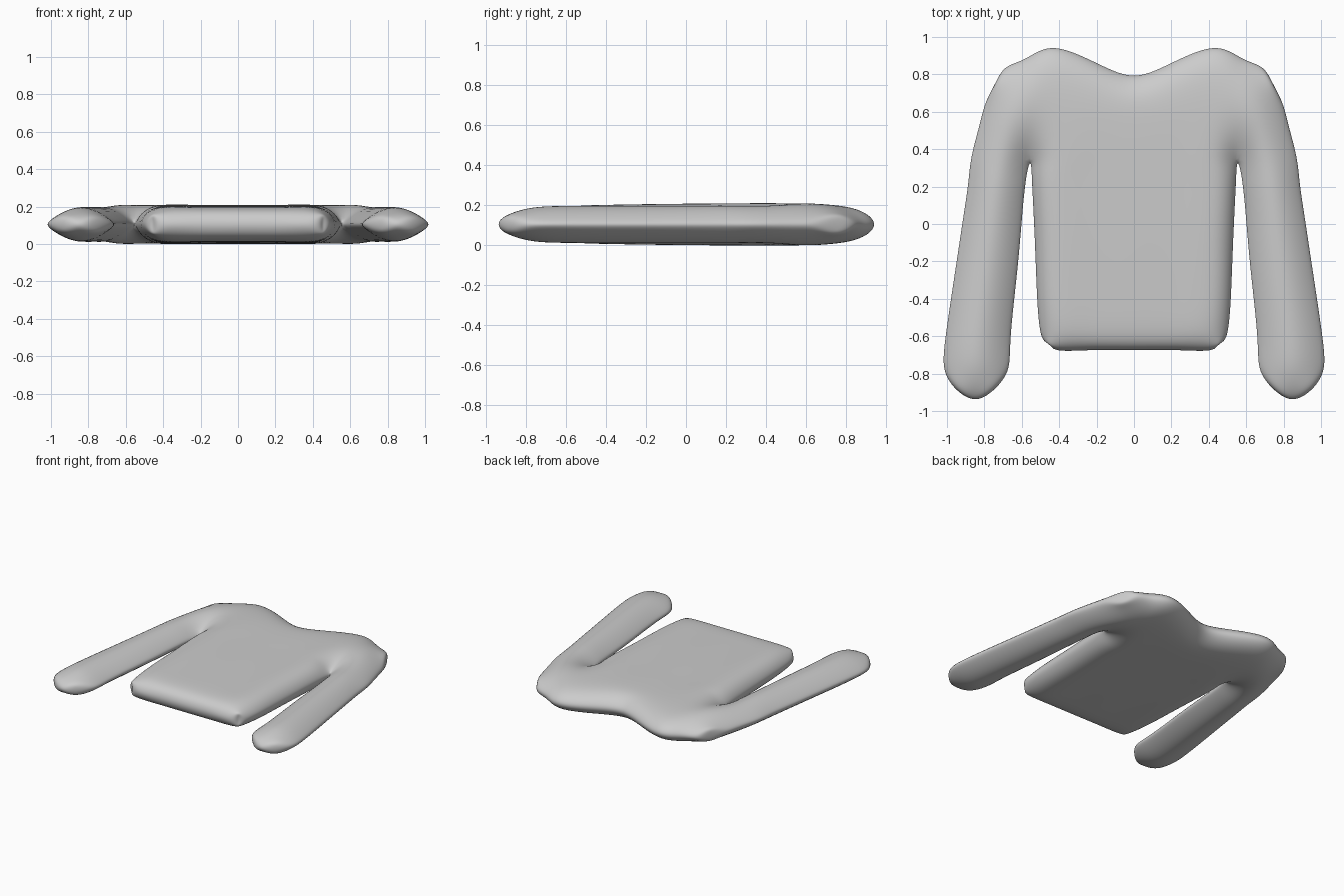
import bpy, bmesh

if "Cube" in bpy.data.objects:
    bpy.data.objects.remove(bpy.data.objects["Cube"])

MID = 0.105      # height of the garment's middle plane
RIM = 0.03       # half thickness of the edge band

# Torso rows: y, half width, half thickness (hem upwards)
torso = []
for y, w, h in [(-.668, .485, RIM), (-.60, .485, .082), (-.40, .508, .096),
                (-.08, .521, .101), (.22, .535, .103)]:
    torso.append([(0, y, h), (.48 * w, y, h), (.84 * w, y, max(RIM, h * .93)), (w, y, RIM)])
torso[0][3] = (.455, -.643, RIM)             # rounded hem corner

# Shoulder rows: centre out to the sleeve's outer edge
def row(heights, points):
    return [(x, y, h) for (x, y), h in zip(points, heights)]

shoulder = [
    row((.104, .104, .097, RIM, .092, RIM),
        [(0, .36), (.25, .36), (.44, .36), (.56, .352), (.71, .36), (.847, .36)]),
    row((.103, .104, .103, .100, .094, RIM),
        [(0, .56), (.24, .56), (.43, .57), (.56, .56), (.69, .54), (.808, .53)]),
    row((.085, .087, .086, .086, .078, RIM),
        [(0, .70), (.21, .75), (.42, .81), (.55, .77), (.67, .71), (.775, .66)]),
    row((RIM,) * 6,
        [(0, .782), (.19, .843), (.42, .927), (.57, .875), (.68, .822), (.737, .757)]),
]

# Sleeve rows: y, inner x, outer x, half thickness (armpit downwards)
sleeve = []
for y, a, b, h in [(.22, .600, .866, .093), (.05, .618, .890, .093), (-.25, .646, .934, .093),
                   (-.60, .682, .984, .092), (-.79, .700, .988, .080), (-.917, .77, .93, RIM)]:
    sleeve.append([(a, y, RIM), ((a + b) / 2, y, h), (b, y, RIM)])
sleeve[-1][0] = (.765, -.893, RIM)           # rounded cuff corners
sleeve[-1][2] = (.937, -.889, RIM)

grids = [torso + [shoulder[0][:4]], shoulder, [shoulder[0][3:]] + sleeve]

# Build upper and lower sheets on both sides, then join them with an edge band
bm = bmesh.new()
cache = {}

def vert(p, side, layer):
    co = (p[0] * side, p[1], MID + layer * p[2])
    key = tuple(round(c, 4) + 0.0 for c in co)
    if key not in cache:
        cache[key] = bm.verts.new(co)
    return cache[key]

partner = {}
for side in (1, -1):
    for rows in grids:
        for r0, r1 in zip(rows, rows[1:]):
            for i in range(len(r0) - 1):
                quad = [r0[i], r0[i + 1], r1[i + 1], r1[i]]
                up = [vert(p, side, 1) for p in quad]
                low = [vert(p, side, -1) for p in quad]
                partner.update(zip(up, low))
                bm.faces.new(up)
                bm.faces.new(low[::-1])
for e in [e for e in bm.edges if e.is_boundary and e.verts[0] in partner]:
    a, b = e.verts
    bm.faces.new((a, b, partner[b], partner[a]))
bmesh.ops.recalc_face_normals(bm, faces=bm.faces)

mesh = bpy.data.meshes.new("sweater")
bm.to_mesh(mesh)
bm.free()
sweater = bpy.data.objects.new("sweater", mesh)
bpy.context.collection.objects.link(sweater)
mesh.polygons.foreach_set("use_smooth", [True] * len(mesh.polygons))

sub = sweater.modifiers.new("smooth_form", 'SUBSURF')
sub.levels = sub.render_levels = 1

# Push the cage outwards so the smoothed surface passes through the given points
target = [v.co.copy() for v in mesh.vertices]
for _ in range(12):
    mesh.update()
    sweater.update_tag()
    bpy.context.view_layer.update()
    smooth = sweater.evaluated_get(bpy.context.evaluated_depsgraph_get())
    result = smooth.to_mesh()
    offsets = [t - result.vertices[i].co for i, t in enumerate(target)]
    smooth.to_mesh_clear()
    for v, d in zip(mesh.vertices, offsets):
        v.co += d
mesh.update()
sub.levels = sub.render_levels = 3
